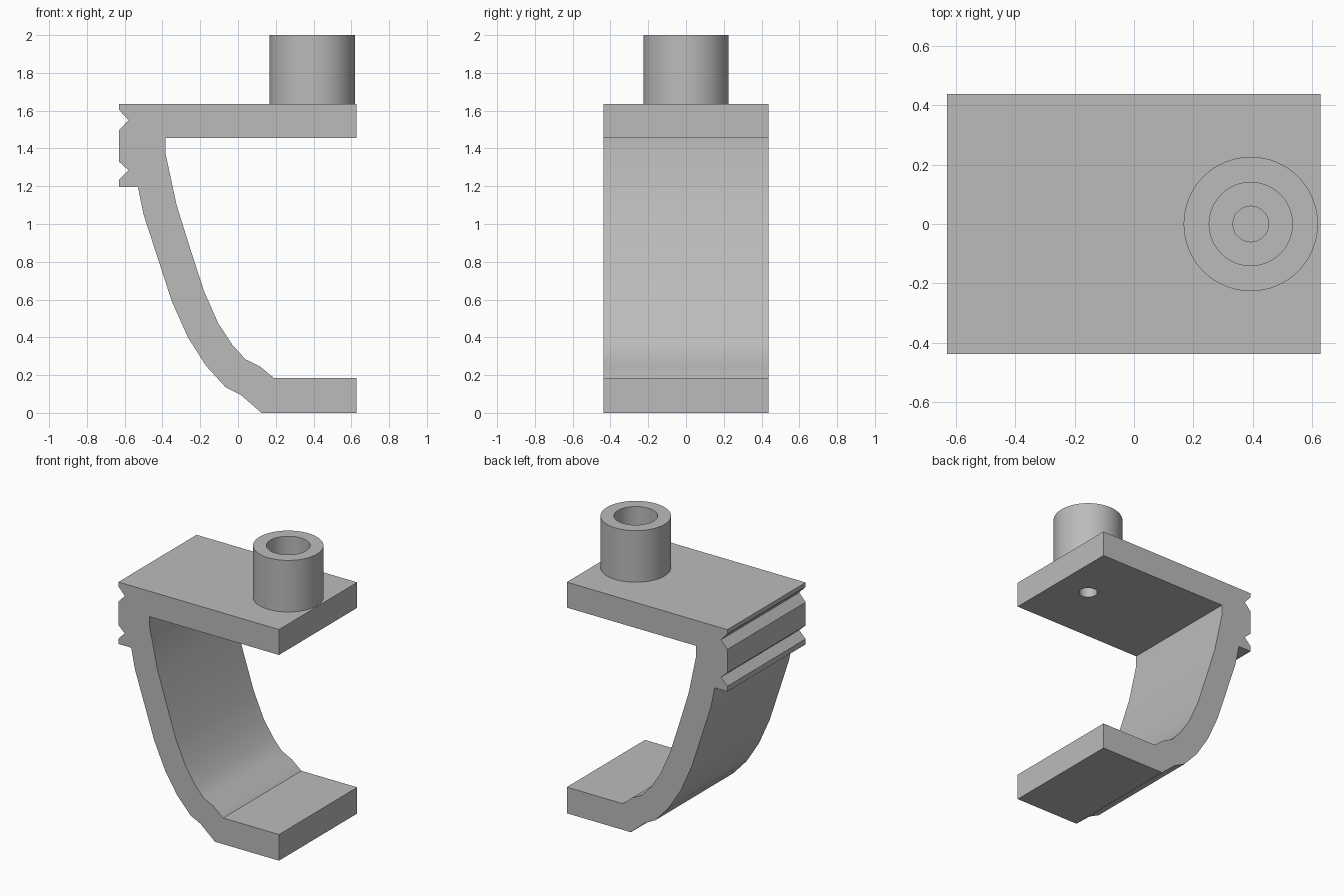
import bpy, bmesh, math

if "Cube" in bpy.data.objects:
    bpy.data.objects.remove(bpy.data.objects["Cube"])

HALF_WIDTH = 0.437
HOLE_X = 0.393

grey = bpy.data.materials.new("grey plastic")
grey.diffuse_color = (0.5, 0.5, 0.5, 1)
grey.use_nodes = True
grey.node_tree.nodes["Principled BSDF"].inputs["Base Color"].default_value = grey.diffuse_color


def finish(name, bm):
    bmesh.ops.recalc_face_normals(bm, faces=bm.faces)
    mesh = bpy.data.meshes.new(name)
    bm.to_mesh(mesh)
    bm.free()
    mesh.materials.append(grey)
    obj = bpy.data.objects.new(name, mesh)
    bpy.context.collection.objects.link(obj)
    return obj


def smooth(obj):
    bpy.ops.object.select_all(action='DESELECT')
    obj.select_set(True)
    bpy.context.view_layer.objects.active = obj
    bpy.ops.object.shade_smooth_by_angle(angle=math.radians(30))


def lathe(name, profile, steps=64):
    """Spin a closed (radius, z) profile around the hole axis."""
    bm = bmesh.new()
    rings = []
    for i in range(steps):
        a = 2 * math.pi * i / steps
        rings.append([bm.verts.new((HOLE_X + r * math.cos(a), r * math.sin(a), z))
                      for r, z in profile])
    n = len(profile)
    for i in range(steps):
        a, b = rings[i], rings[(i + 1) % steps]
        for j in range(n):
            k = (j + 1) % n
            bm.faces.new((a[j], b[j], b[k], a[k]))
    return finish(name, bm)


# Bracket side profile (x, z): top plate, inner curve, foot, outer curve, notched back
profile = [
    (-0.63, 1.635), (0.627, 1.635), (0.627, 1.455), (-0.385, 1.455),
    (-0.385, 1.38), (-0.325, 1.10), (-0.25, 0.86), (-0.18, 0.645),
    (-0.105, 0.475), (-0.03, 0.36), (0.04, 0.283), (0.115, 0.247),
    (0.19, 0.185), (0.627, 0.185), (0.627, 0.0), (0.125, 0.0),
    (0.015, 0.095), (-0.065, 0.135), (-0.17, 0.25), (-0.265, 0.40),
    (-0.35, 0.59), (-0.425, 0.82), (-0.50, 1.05), (-0.53, 1.197),
    (-0.63, 1.197), (-0.63, 1.235), (-0.58, 1.285), (-0.63, 1.33),
    (-0.63, 1.495), (-0.58, 1.55), (-0.63, 1.605),
]
bm = bmesh.new()
face = bm.faces.new([bm.verts.new((x, -HALF_WIDTH, z)) for x, z in profile])
ext = bmesh.ops.extrude_face_region(bm, geom=[face], use_keep_orig=True)
bmesh.ops.translate(bm, vec=(0, 2 * HALF_WIDTH, 0),
                    verts=[e for e in ext["geom"] if isinstance(e, bmesh.types.BMVert)])
bracket = finish("clamp_bracket", bm)

# Small hole through the top plate
bpy.ops.mesh.primitive_cylinder_add(vertices=48, radius=0.06, depth=0.4,
                                    location=(HOLE_X, 0, 1.55))
cutter = bpy.context.object
cutter.name = "hole_cutter"
cutter.hide_render = True
cutter.data.materials.append(grey)
cut = bracket.modifiers.new("hole", 'BOOLEAN')
cut.operation = 'DIFFERENCE'
cut.solver = 'EXACT'
cut.object = cutter
bpy.context.view_layer.objects.active = bracket
bpy.ops.object.modifier_apply(modifier=cut.name)
bpy.data.objects.remove(cutter)
smooth(bracket)

# Hollow socket standing on the plate
socket = lathe("socket_tube", [(0.14, 1.635), (0.226, 1.635), (0.226, 2.0), (0.14, 2.0)])
smooth(socket)
